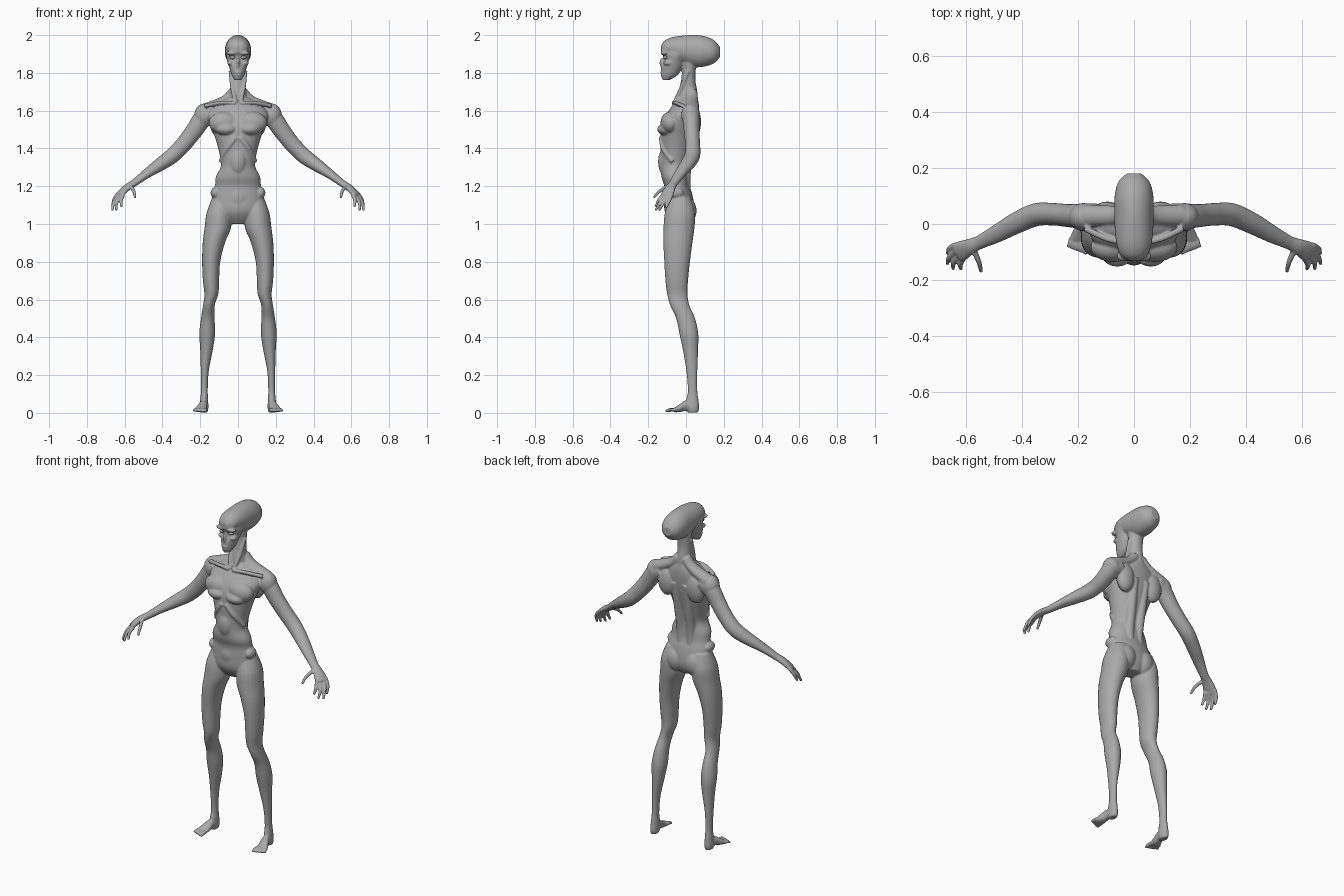
import bpy, bmesh, math
from mathutils import Vector, Matrix

grey = bpy.data.materials.new("grey_skin")
grey.diffuse_color = (0.4, 0.4, 0.4, 1)
X, Y, Z = Vector((1, 0, 0)), Vector((0, 1, 0)), Vector((0, 0, 1))
body = bmesh.new()


def smooth_rows(rows, n=4):
    """Catmull-Rom interpolation between section rows."""
    out = []
    for i in range(len(rows) - 1):
        q = [rows[max(0, min(len(rows) - 1, i + k))] for k in (-1, 0, 1, 2)]
        for j in range(n):
            t = j / n
            out.append([0.5 * (2 * b + (c - a) * t + (2 * a - 5 * b + 4 * c - d) * t * t
                        + (3 * b - a - 3 * c + d) * t ** 3) for a, b, c, d in zip(*q)])
    return out + [list(rows[-1])]


def loft(rows, axis=None, s=1, seg=24):
    """Elliptical sections (x, y, z, half width, half depth), closed at both ends."""
    rows = smooth_rows(rows)
    pts = [Vector(r[:3]) for r in rows]
    rings = []
    for i, r in enumerate(rows):
        if axis:
            u, v = (X, Y) if axis == 'z' else (X, Z)
        else:
            t = (pts[min(i + 1, len(pts) - 1)] - pts[max(i - 1, 0)]).normalized()
            u = t.cross(Z).normalized()
            v = u.cross(t)
        ring = []
        for k in range(seg):
            w = 2 * math.pi * k / seg
            p = pts[i] + u * (r[3] * math.cos(w)) + v * (r[4] * math.sin(w))
            ring.append(body.verts.new((p.x * s, p.y, p.z)))
        rings.append(ring)
    for a, b in zip(rings, rings[1:]):
        for k in range(seg):
            m = (k + 1) % seg
            body.faces.new((a[k], a[m], b[m], b[k]))
    body.faces.new(rings[0])
    body.faces.new(rings[-1])


def blob(c, r, s=1, bm=None):
    m = Matrix.Translation((c[0] * s, c[1], c[2])) @ Matrix.Diagonal((*r, 1))
    bmesh.ops.create_uvsphere(bm or body, u_segments=24, v_segments=16, radius=1, matrix=m)


def finish(name, bm):
    bmesh.ops.recalc_face_normals(bm, faces=bm.faces)
    for f in bm.faces:
        f.smooth = True
    me = bpy.data.meshes.new(name)
    bm.to_mesh(me)
    bm.free()
    me.materials.append(grey)
    ob = bpy.data.objects.new(name, me)
    bpy.context.collection.objects.link(ob)
    return ob


# torso: (height, half width, front y, back y)
torso = [(1.00, .05, -.07, .02), (1.04, .115, -.10, .04), (1.08, .135, -.115, .045),
         (1.15, .135, -.115, .035), (1.20, .122, -.115, .02), (1.25, .117, -.13, .015),
         (1.31, .09, -.135, .015), (1.38, .10, -.135, .03), (1.46, .122, -.135, .05),
         (1.52, .145, -.13, .062), (1.58, .16, -.105, .068), (1.63, .125, -.07, .068),
         (1.67, .055, -.045, .062)]
loft([(0, (f + b) / 2, z, w, (b - f) / 2) for z, w, f, b in torso], 'z', seg=40)
blob((0, -.09, 1.33), (.055, .058, .09))
blob((0, -.07, 1.14), (.075, .05, .08))

# neck
loft([(0, .01, 1.63, .06, .055), (0, .01, 1.70, .043, .05), (0, .012, 1.76, .04, .038),
      (0, .015, 1.82, .042, .037), (0, .015, 1.89, .05, .045)], 'z')

# long skull and narrow face
loft([(0, -.132, 1.925, .02, .018), (0, -.115, 1.93, .045, .04), (0, -.08, 1.935, .06, .052),
      (0, -.03, 1.926, .068, .07), (0, .04, 1.916, .07, .085), (0, .10, 1.914, .069, .08),
      (0, .15, 1.912, .056, .06), (0, .18, 1.91, .026, .026)], 'y', seg=32)
loft([(0, -.105, 1.762, .018, .018), (0, -.09, 1.785, .032, .042), (0, -.08, 1.81, .041, .052),
      (0, -.07, 1.84, .05, .059), (0, -.06, 1.87, .058, .056), (0, -.05, 1.90, .064, .075),
      (0, -.04, 1.94, .06, .085)], 'z', seg=32)
blob((0, -.126, 1.852), (.010, .014, .027))
blob((0, -.127, 1.803), (.020, .010, .006))
blob((0, -.126, 1.788), (.016, .009, .006))

eyes = bmesh.new()
for s in (1, -1):
    # brow, cheekbone and eyeball
    blob((.03, -.114, 1.905), (.032, .02, .012), s)
    blob((.04, -.095, 1.852), (.017, .025, .013), s)
    blob((.029, -.108, 1.882), (.015, .014, .010), s, eyes)

    # neck cords, trapezius and collarbone
    loft([(.038, .01, 1.81, .012, .012), (.03, -.025, 1.72, .011, .011),
          (.012, -.062, 1.64, .011, .011)], None, s, 12)
    loft([(.02, .03, 1.70, .03, .03), (.07, .03, 1.652, .035, .028),
          (.17, .03, 1.605, .04, .035)], None, s, 16)
    loft([(.012, -.065, 1.64, .012, .011), (.09, -.055, 1.642, .011, .010),
          (.175, -.015, 1.625, .012, .012)], None, s, 12)

    # chest, rib arch, shoulder blade and spine muscle
    blob((.075, -.083, 1.535), (.08, .052, .06), s)
    blob((.06, -.10, 1.502), (.06, .052, .035), s)
    loft([(.012, -.13, 1.46, .014, .014), (.055, -.12, 1.40, .014, .014),
          (.09, -.07, 1.33, .014, .014)], None, s, 12)
    blob((.095, .04, 1.54), (.055, .04, .085), s)
    loft([(.032, .0, 1.16, .025, .025), (.032, -.005, 1.26, .028, .03),
          (.034, .015, 1.38, .027, .03), (.038, .045, 1.55, .025, .028)], 'z', s, 16)

    # hip bone, buttock and shoulder
    blob((.12, -.05, 1.165), (.025, .04, .03), s)
    blob((.062, -.002, 1.07), (.062, .058, .075), s)
    blob((.18, .025, 1.575), (.052, .05, .062), s)

    # arm
    loft([(.13, .028, 1.59, .045, .05), (.185, .028, 1.56, .045, .05),
          (.235, .03, 1.49, .041, .046), (.29, .035, 1.42, .04, .043),
          (.35, .033, 1.36, .041, .041), (.42, .003, 1.31, .038, .034),
          (.49, -.035, 1.262, .032, .024), (.55, -.065, 1.217, .025, .019),
          (.585, -.08, 1.195, .028, .018), (.612, -.094, 1.17, .036, .016),
          (.63, -.104, 1.15, .034, .013)], None, s)
    # fingers: base, knuckle, tip
    for base, knee, tip in [((.636, -.075, 1.16), (.658, -.088, 1.125), (.664, -.107, 1.085)),
                            ((.632, -.092, 1.152), (.658, -.118, 1.115), (.665, -.143, 1.07)),
                            ((.622, -.108, 1.148), (.642, -.137, 1.115), (.645, -.16, 1.072)),
                            ((.608, -.122, 1.152), (.619, -.145, 1.125), (.616, -.16, 1.09)),
                            ((.572, -.09, 1.20), (.552, -.138, 1.175), (.545, -.17, 1.14))]:
        loft([(*base, .011, .011), (*knee, .0095, .0095), (*tip, .007, .007)], None, s, 12)

    # leg
    loft([(.085, -.03, 1.14, .052, .055), (.10, -.032, 1.06, .066, .08),
          (.107, -.037, .98, .070, .082), (.128, -.043, .90, .059, .077),
          (.142, -.047, .80, .048, .068), (.143, -.049, .70, .043, .06),
          (.141, -.046, .63, .037, .054), (.154, -.033, .57, .031, .051),
          (.160, -.002, .50, .036, .05), (.163, .015, .42, .042, .05),
          (.167, .024, .33, .033, .04), (.176, .031, .22, .021, .029),
          (.178, .035, .12, .018, .025), (.179, .034, .07, .021, .032),
          (.180, .036, .025, .023, .033), (.180, .036, .002, .018, .028)], 'z', s)
    # foot and toes
    loft([(.180, .045, .03, .02, .028), (.184, .0, .038, .022, .028),
          (.192, -.03, .026, .029, .022), (.198, -.06, .016, .034, .013)], 'y', s)
    for i in range(5):
        bx, tx, ty = .175 + .0125 * i, .172 + .0155 * i, -.108 + .0065 * i
        r = .0105 - .0007 * i
        loft([(bx, -.05, .017, r, r), ((bx + tx) / 2, (ty - .06) / 2, .016, r, r),
              (tx, ty, .009, .007, .007)], None, s, 12)

# merge the overlapping anatomy into one continuous skin
skin = finish("body", body)
rm = skin.modifiers.new("fuse", 'REMESH')
rm.mode = 'VOXEL'
rm.voxel_size = 0.0045
rm.use_smooth_shade = True
sm = skin.modifiers.new("soften", 'SMOOTH')
sm.factor = 0.5
sm.iterations = 4
finish("eyes", eyes)
